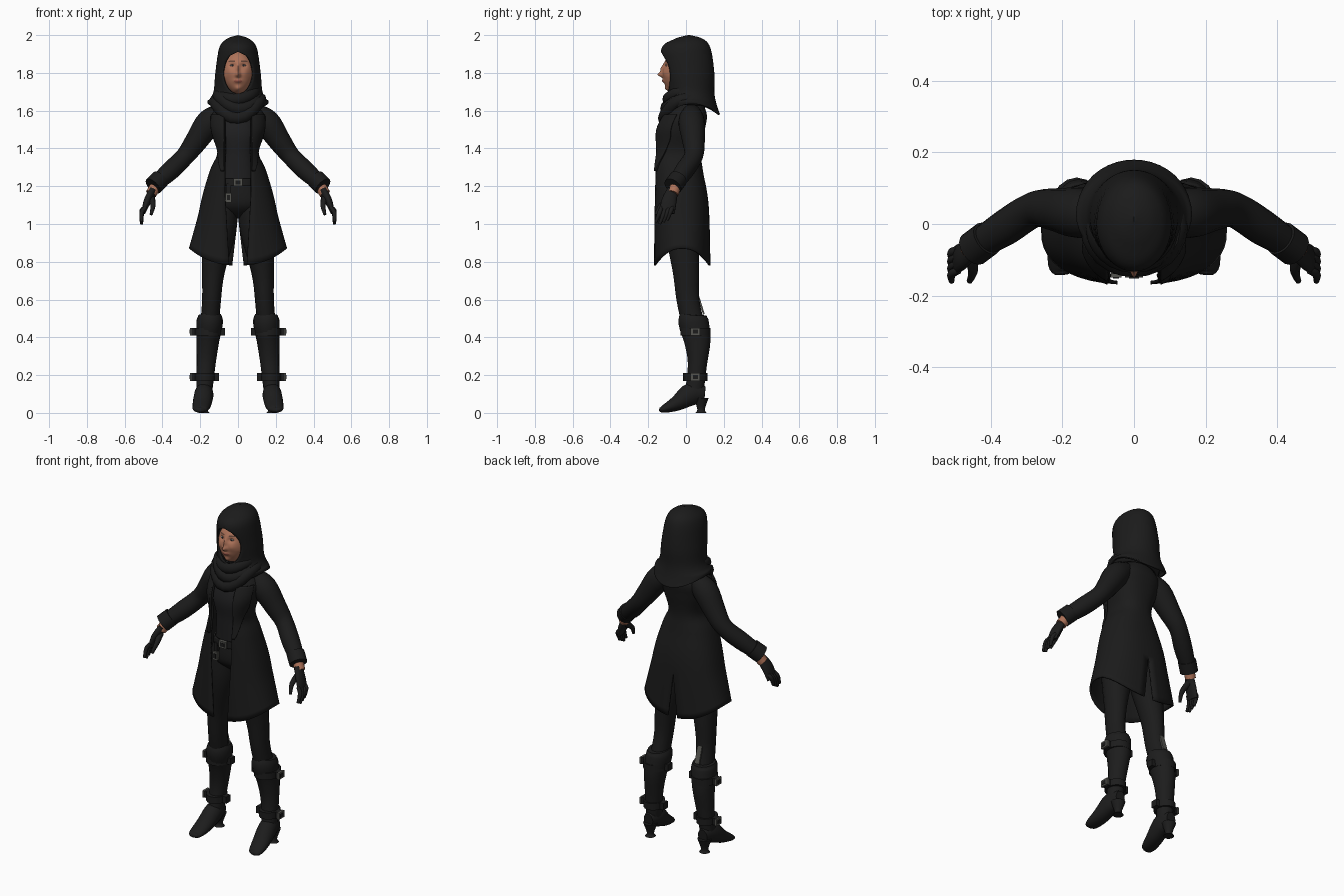
import bpy, bmesh
from math import sin, cos, asin, pi, exp, sqrt, copysign
from mathutils import Vector, Matrix

cube = bpy.data.objects.get("Cube")
if cube:
    bpy.data.objects.remove(cube)


def material(name, red, green, blue):
    made = bpy.data.materials.new(name)
    made.use_nodes = True
    made.diffuse_color = (red, green, blue, 1)
    made.node_tree.nodes["Principled BSDF"].inputs["Base Color"].default_value = (red, green, blue, 1)
    return made


CLOTH = material("black cloth", .011, .011, .011)
KNIT = material("charcoal knit", .014, .014, .015)
LEATHER = material("black leather", .012, .012, .012)
METAL = material("dull metal", .09, .09, .08)
SKIN = material("skin", .42, .17, .1)
LIPS = material("lips", .33, .1, .07)
BROW = material("brow", .13, .06, .04)
EYE = material("eye white", .3, .27, .25)
IRIS = material("iris", .03, .03, .04)


def finish(name, bm, materials, mirror=False, thickness=0, smooth=True):
    bmesh.ops.recalc_face_normals(bm, faces=bm.faces)
    mesh = bpy.data.meshes.new(name)
    bm.to_mesh(mesh)
    bm.free()
    for mat in materials:
        mesh.materials.append(mat)
    obj = bpy.data.objects.new(name, mesh)
    bpy.context.collection.objects.link(obj)
    if mirror:
        obj.modifiers.new("mirror", "MIRROR").merge_threshold = .0005
    if thickness:
        solid = obj.modifiers.new("thickness", "SOLIDIFY")
        solid.thickness, solid.offset = thickness, -1
    if smooth:
        bpy.ops.object.select_all(action="DESELECT")
        obj.select_set(True)
        bpy.context.view_layer.objects.active = obj
        bpy.ops.object.shade_smooth_by_angle(angle=pi / 3)


def spline(rows, steps):
    """Smooth curve through a few rows of equal length."""
    result = []
    last = len(rows) - 1
    for i in range(last):
        before, start, end, after = (rows[max(0, min(last, i + k))] for k in (-1, 0, 1, 2))
        for step in range(steps):
            t = step / steps
            result.append([b + t / 2 * (c - a + t * (2 * a - 5 * b + 4 * c - d + t * (3 * (b - c) + d - a)))
                           for a, b, c, d in zip(before, start, end, after)])
    return result + [rows[-1]]


def bridge(bm, rings, closed, looped=False):
    rings = [[bm.verts.new(point) for point in ring] for ring in rings]
    pairs = list(zip(rings, rings[1:]))
    if looped:
        pairs.append((rings[-1], rings[0]))
    for lower, upper in pairs:
        count = len(lower)
        for i in range(count if closed else count - 1):
            j = (i + 1) % count
            bm.faces.new((lower[i], lower[j], upper[j], upper[i]))
    if closed and not looped:
        bm.faces.new(rings[0])
        bm.faces.new(rings[-1])


def tube(name, path, mat, sides=16, reference=(1, 0, 0), looped=False):
    """Rounded limb through points: x, y, z, side radius and, if different, depth radius."""
    path = path if looped or len(path) < 3 else spline(path, 4)
    centres = [Vector(point[:3]) for point in path]
    count, rings = len(path), []
    for i, point in enumerate(path):
        after = (i + 1) % count if looped else min(i + 1, count - 1)
        before = i - 1 if looped else max(i - 1, 0)
        along = (centres[after] - centres[before]).normalized()
        across = Vector(reference)
        across = (across - along * across.dot(along)).normalized()
        deep = along.cross(across)
        turns = [2 * pi * k / sides for k in range(sides)]
        rings.append([centres[i] + across * point[3] * cos(a) + deep * point[-1] * sin(a) for a in turns])
    bm = bmesh.new()
    bridge(bm, rings, True, looped)
    finish(name, bm, [mat], mirror=not looped)


def nothing(z):
    return 0


def garment(name, rows, mat, gap=nothing, slit=nothing, lift=nothing, span=lambda z: 1,
            power=.85, push=0, thickness=.01):
    """Half shell, mirrored. Rows hold height, half width, front and back. Rules by height
    set the front gap, the back slit, the raised sides of the hem and how far round it goes."""
    columns, rings = 20, []
    for z, width, front, back in spline(rows, 6):
        start = asin((min(gap(z), .7 * width) / width) ** (1 / power))
        end = pi - asin((slit(z) / width) ** (1 / power))
        ring = []
        for k in range(columns + 1):
            angle = start + (end - start) * span(z) * k / columns
            side = max(round(sin(angle), 6), 0)
            depth = copysign(abs(cos(angle)) ** power, cos(angle))
            ring.append((side ** power * (width + push),
                         (front + back) / 2 - depth * ((back - front) / 2 + push),
                         z + lift(z) * side ** 2))
        rings.append(ring)
    bm = bmesh.new()
    bridge(bm, rings, False)
    finish(name, bm, [mat], mirror=True, thickness=thickness)


def box(name, centre, size, mat, mirror=False, tilt=0):
    bm = bmesh.new()
    place = Matrix.Translation(centre) @ Matrix.Rotation(tilt, 4, "X") @ Matrix.Diagonal((*size, 1))
    bmesh.ops.create_cube(bm, size=1, matrix=place)
    finish(name, bm, [mat], mirror, smooth=False)


def ball(bm, centre, size, segments):
    place = Matrix.Translation(centre) @ Matrix.Diagonal((*size, 1))
    bmesh.ops.create_uvsphere(bm, u_segments=segments, v_segments=segments, radius=1, matrix=place)


def buckle(name, centre, size, facing, mirror=False):
    """Metal frame around a leather middle that stands slightly proud along the facing axis."""
    box(name + "_frame", centre, size, METAL, mirror)
    middle = [length + .004 if axis == facing else length * .55 for axis, length in enumerate(size)]
    box(name + "_middle", centre, middle, LEATHER, mirror)


# Long open coat, slit at the back, with lapels
coat_rows = [(1.66, .06, -.05, .08), (1.58, .14, -.12, .11), (1.5, .14, -.16, .1), (1.38, .11, -.17, .08),
             (1.28, .15, -.17, .09), (1.1, .2, -.17, .12), (.78, .26, -.17, .13)]


def coat_gap(z):
    return min(.07, .06 * z)


def below_vent(z):
    return max(0, 1.04 - z)


garment("coat", coat_rows, CLOTH, gap=coat_gap, slit=lambda z: below_vent(z) * .12,
        lift=lambda z: below_vent(z) * .35)
garment("lapels", coat_rows[1:5], CLOTH, gap=coat_gap, push=.01,
        span=lambda z: min(.3, (z - 1.25) * 1.5))

# Inner clothes and belt
garment("shirt", [(1.68, .05, -.07, .05), (1.5, .11, -.14, .06), (1.36, .09, -.13, .05), (1.18, .11, -.12, .07)], KNIT)
garment("trouser_hips", [(1.22, .11, -.12, .07), (1.1, .14, -.12, .09), (1.03, .04, -.05, .05)], CLOTH)
garment("belt", [(1.24, .11, -.14, .08), (1.2, .11, -.14, .08)], LEATHER)
buckle("belt_buckle", (0, -.14, 1.22), (.05, .02, .04), facing=1)
box("hanging_strap", (-.05, -.13, 1.18), (.02, .02, .07), LEATHER)
buckle("hanging_buckle", (-.05, -.14, 1.14), (.03, .02, .05), facing=1)

# Legs and heeled boots
tube("legs", [(.08, -.02, 1.12, .08, .09), (.1, -.02, .97, .09, .09), (.13, 0, .75, .06, .07),
              (.14, .01, .6, .05, .06), (.15, .04, .46, .05, .06)], CLOTH)
tube("boot_shafts", [(.15, .04, .52, .06, .07), (.15, .04, .48, .07, .08), (.16, .06, .38, .06, .07),
                     (.17, .06, .25, .05, .05), (.18, .04, .08, .04, .05)], LEATHER)
tube("boot_feet", [(.18, .1, .1, .03, .04), (.18, .03, .1, .05, .06), (.19, -.05, .05, .05, .04),
                   (.2, -.12, .02, .04, .02), (.2, -.14, .02, .02, .01)], LEATHER)
tube("boot_heels", [(.18, .08, .08, .04), (.18, .08, .02, .02), (.18, .08, 0, .03)], LEATHER)
for label, x, z, radius in (("knee", .16, .43, .07), ("ankle", .175, .19, .055)):
    tube(label + "_straps", [(x, .05, z + rise, radius, radius + .01) for rise in (.02, -.02)], LEATHER)
    box(label + "_strap_ends", (x, .05, z), (2 * radius + .04, .04, .04), LEATHER, mirror=True)
    buckle(label + "_buckle", (x + radius + .02, .05, z), (.01, .05, .04), facing=0, mirror=True)
box("back_knee_plate", (-.14, .08, .57), (.03, .009, .1), METAL, tilt=.3)

# Sleeves, wrists and gloved hands
tube("sleeves", [(.08, .03, 1.59, .05), (.15, .03, 1.54, .07), (.22, .04, 1.44, .06), (.28, .04, 1.36, .05),
                 (.36, -.01, 1.28, .05), (.44, -.06, 1.21, .04)], CLOTH)
tube("cuffs", [(.41, -.04, 1.24, .05), (.45, -.07, 1.2, .05)], CLOTH)
tube("wrists", [(.43, -.05, 1.21, .03), (.46, -.07, 1.16, .03)], SKIN)
tube("glove_palms", [(.45, -.07, 1.18, .02, .03), (.48, -.09, 1.12, .02, .04), (.5, -.1, 1.06, .01, .04)], LEATHER)
for i, label in enumerate(("index", "middle", "ring", "little")):
    y = -.13 + .02 * i
    tip = 1 + .01 * abs(i - 1)
    tube(label + "_glove_fingers", [(.49, y, 1.09, .01), (.51, y - .01, tip + .05, .012),
                                    (.51, y - .03, tip, .008)], LEATHER, sides=8)
tube("glove_thumbs", [(.46, -.08, 1.14, .02), (.45, -.13, 1.1, .014), (.46, -.16, 1.05, .008)], LEATHER, sides=8)

# Hood with an oval face opening, falling over the shoulders
garment("hood", [(2, .001, .01, .02), (1.98, .06, -.06, .09), (1.93, .1, -.13, .13), (1.8, .12, -.12, .15),
                 (1.7, .13, -.1, .15), (1.64, .16, -.11, .16), (1.58, .16, -.11, .18)], CLOTH, power=1,
        gap=lambda z: .08 * sqrt(max(0, 1 - ((z - 1.8) / .11) ** 2)),
        lift=lambda z: max(0, 1.66 - z) * .7)

# Scarf folds hanging lower at the front, each tipped the other way
for i, label in enumerate(("upper", "middle", "lower")):
    loop = []
    for k in range(24):
        a = k * pi / 12
        dip = (.03 + .03 * i) * max(-sin(a), 0) ** 2
        skew = (-1) ** i * .01 * cos(a)
        loop.append(((.1 + .015 * i) * cos(a), (.095 + .012 * i) * sin(a) - .01,
                     1.69 - .02 * i - dip + skew, .03, .02))
    tube(label + "_scarf_fold", loop, CLOTH, sides=8, reference=(0, 0, 1), looped=True)

# Face shaped from a ball by soft bumps: x, z, width, height, depth
bumps = {"nose": (0, 1.79, .012, .013, -.024), "bridge": (0, 1.82, .008, .026, -.013),
         "sockets": (.03, 1.84, .016, .012, .01), "mouth": (0, 1.757, .02, .01, -.009),
         "chin": (0, 1.715, .02, .016, -.012), "cheeks": (.04, 1.8, .02, .02, -.005)}
bm = bmesh.new()
ball(bm, (0, -.045, 1.8), (.083, .078, .115), 88)
for vert in bm.verts:
    x, y, z = vert.co
    if y < -.05:
        for bump_x, bump_z, width, height, depth in bumps.values():
            vert.co.y += depth * exp(-((abs(x) - bump_x) / width) ** 2 - ((z - bump_z) / height) ** 2)
    vert.co.x *= 1 - 2 * max(0, 1.78 - z)
for face in bm.faces:
    x, y, z = face.calc_center_median()
    if y < -.08:
        if (x / .023) ** 2 + ((z - 1.757) / .008) ** 2 < 1:
            face.material_index = 1
        elif .014 < abs(x) < .05 and abs(z - 1.862 + 4 * (abs(x) - .03) ** 2) < .003:
            face.material_index = 2
finish("face", bm, [SKIN, LIPS, BROW])
for name, mat, y, size in (("eyes", EYE, -.1, (.013, .008, .006)), ("irises", IRIS, -.105, (.005, .004, .005))):
    bm = bmesh.new()
    ball(bm, (.03, y, 1.84), size, 12)
    finish(name, bm, [mat], mirror=True)
